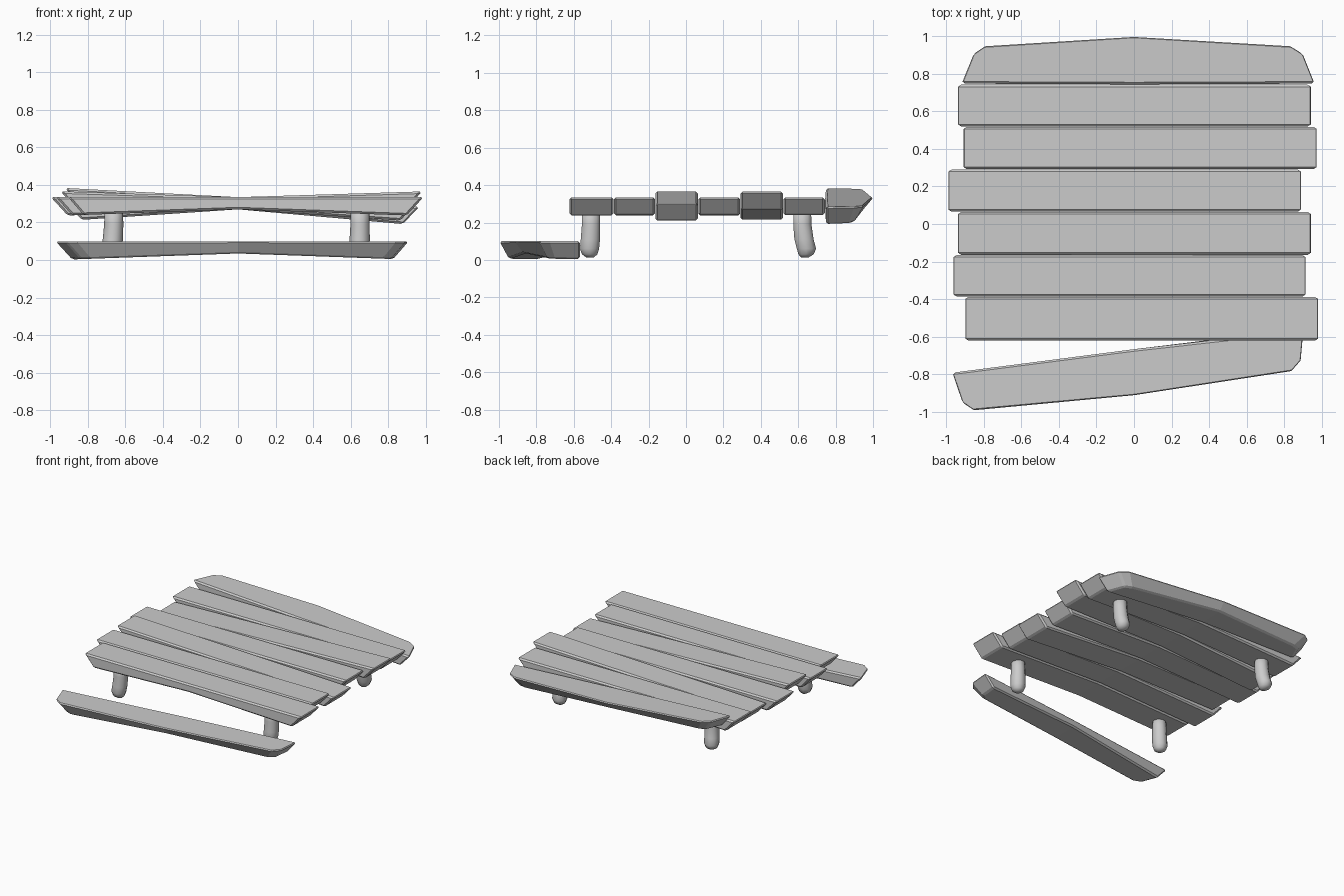
import bpy, bmesh, math

if "Cube" in bpy.data.objects:
    bpy.data.objects.remove(bpy.data.objects["Cube"])


def make_object(name, bm, bevel=0.0, smooth=False):
    bmesh.ops.recalc_face_normals(bm, faces=bm.faces)
    mesh = bpy.data.meshes.new(name)
    bm.to_mesh(mesh)
    bm.free()
    obj = bpy.data.objects.new(name, mesh)
    bpy.context.collection.objects.link(obj)
    if bevel:
        mod = obj.modifiers.new("Bevel", "BEVEL")
        mod.width = bevel
        mod.segments = 1
        mod.limit_method = "ANGLE"
        mod.angle_limit = math.radians(30)
    if smooth:
        for p in mesh.polygons:
            p.use_smooth = True
    return obj


def plank(name, outline, mid, top, slope=0.0, inset=()):
    """Outline starts at the middle of one long edge; mid indexes the middle
    of the other. The underside is thinner at the centre and undercut at the ends."""
    bm = bmesh.new()
    n = len(outline)
    upper, lower = [], []
    for i, (x, y) in enumerate(outline):
        upper.append(bm.verts.new((x, y, top + slope * x)))
        bx = x * 0.91
        by = y + (inset[i] if inset else 0.0)
        thick = 0.065 + 0.036 * abs(bx)
        lower.append(bm.verts.new((bx, by, top + slope * bx - thick)))
    for ring in (upper, lower):
        bm.faces.new(ring[:mid + 1])
        bm.faces.new(ring[mid:] + ring[:1])
    for i in range(n):
        j = (i + 1) % n
        bm.faces.new((upper[i], upper[j], lower[j], lower[i]))
    return make_object(name, bm, bevel=0.011)


# Straight deck planks: y range, x range, tilt
deck = [
    (-0.622, -0.388, -0.905, 0.988, 0.0),
    (-0.386, -0.166, -0.970, 0.922, 0.0),
    (-0.164, 0.064, -0.945, 0.950, -0.033),
    (0.066, 0.290, -0.997, 0.897, 0.0),
    (0.292, 0.518, -0.915, 0.980, 0.031),
    (0.520, 0.742, -0.945, 0.950, 0.0),
]
for i, (y0, y1, x0, x1, slope) in enumerate(deck):
    plank(f"deck_plank_{i + 1}",
          [(0, y1), (x1, y1), (x1, y0), (0, y0), (x0, y0), (x0, y1)],
          3, 0.335, slope)

# Shaped plank at the back edge
plank("back_plank",
      [(0, 0.744), (0.97, 0.748), (0.905, 0.91), (0.84, 0.952), (0, 1.003),
       (-0.80, 0.952), (-0.86, 0.91), (-0.925, 0.748)],
      4, 0.335, -0.053, (0, 0, -0.03, -0.055, -0.055, -0.055, -0.03, 0))

# Fallen plank lying on the ground in front
plank("fallen_plank",
      [(0, -0.667), (0.91, -0.565), (0.895, -0.73), (0.845, -0.788), (0, -0.918),
       (-0.86, -0.997), (-0.92, -0.955), (-0.975, -0.792)],
      4, 0.10, 0.0, (0, 0, 0.03, 0.05, 0.05, 0.05, 0.03, 0))


# Rounded posts: height, radius, outward lean in x and y
def post(name, x, y, lean_x, lean_y):
    rings = [(0.285, 0.049, 0.0), (0.19, 0.051, 0.0), (0.11, 0.054, 0.4),
             (0.06, 0.054, 1.0), (0.03, 0.043, 0.9), (0.013, 0.021, 0.6)]
    sides = 10
    bm = bmesh.new()
    loops = []
    for z, r, k in rings:
        loops.append([bm.verts.new((x + lean_x * k + r * math.cos(a),
                                    y + lean_y * k + r * math.sin(a), z))
                      for a in (2 * math.pi * s / sides for s in range(sides))])
    for a, b in zip(loops, loops[1:]):
        for s in range(sides):
            t = (s + 1) % sides
            bm.faces.new((a[s], a[t], b[t], b[s]))
    bm.faces.new(loops[0])
    bm.faces.new(loops[-1])
    make_object(name, bm, smooth=True)


for side, sx, lean in (("left", -0.662, -0.012), ("right", 0.65, -0.004)):
    post(f"front_{side}_post", sx, -0.508, lean, -0.008)
    post(f"back_{side}_post", sx, 0.622, lean, 0.022)
